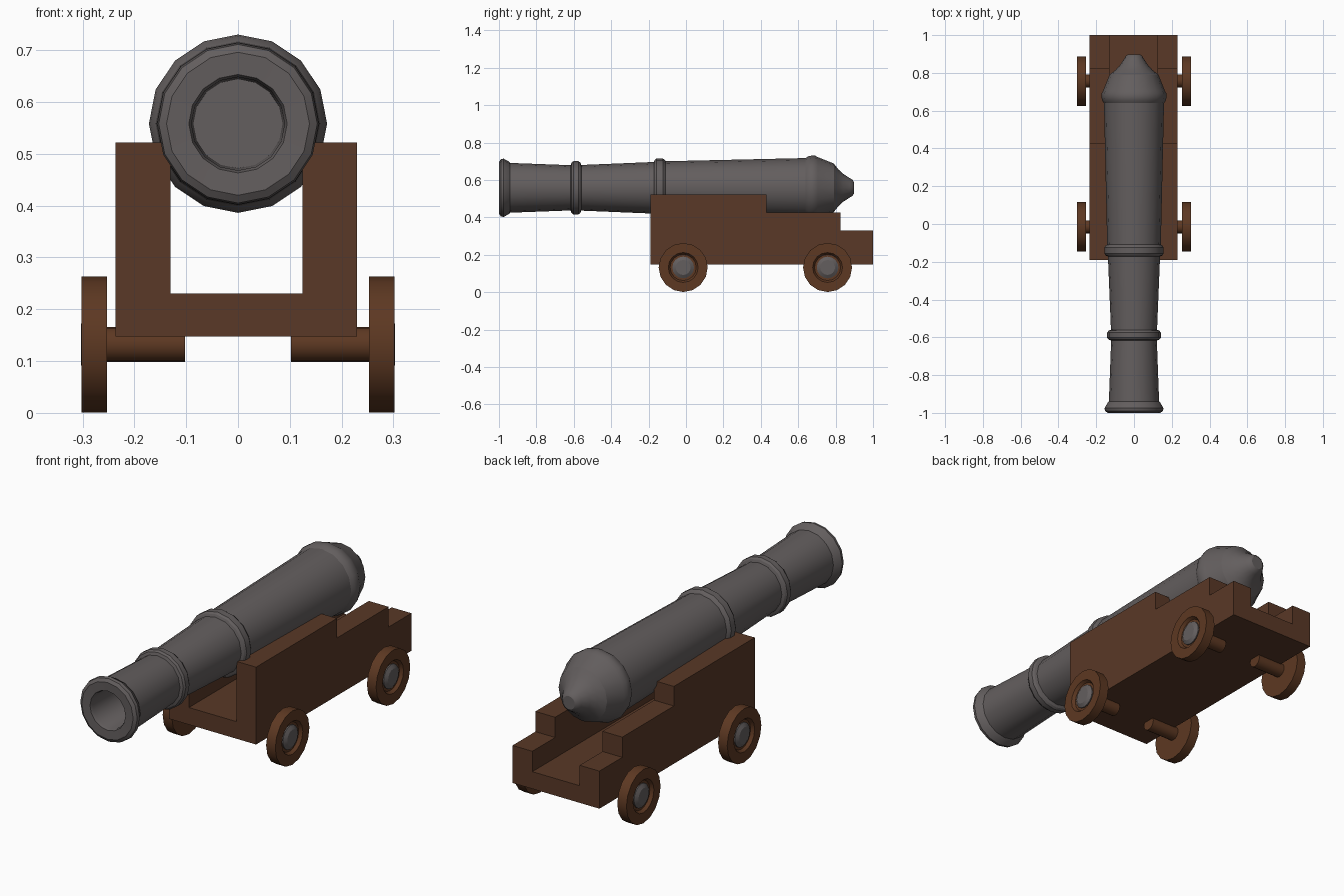
import bpy, bmesh, math
from mathutils import Matrix

if "Cube" in bpy.data.objects:
    bpy.data.objects.remove(bpy.data.objects["Cube"])


def material(name, rgb):
    m = bpy.data.materials.new(name)
    m.diffuse_color = (*rgb, 1)
    m.use_nodes = True
    m.node_tree.nodes["Principled BSDF"].inputs["Base Color"].default_value = m.diffuse_color
    return m


IRON = material("iron grey", (0.125, 0.112, 0.112))
WOOD = material("carriage wood", (0.100, 0.040, 0.020))
WHEEL = material("wheel wood", (0.110, 0.040, 0.016))


def finish(bm, name, mat, smooth=None):
    bmesh.ops.recalc_face_normals(bm, faces=bm.faces)
    me = bpy.data.meshes.new(name)
    bm.to_mesh(me)
    bm.free()
    me.materials.append(mat)
    ob = bpy.data.objects.new(name, me)
    bpy.context.collection.objects.link(ob)
    if smooth:
        bpy.ops.object.select_all(action='DESELECT')
        ob.select_set(True)
        bpy.context.view_layer.objects.active = ob
        bpy.ops.object.shade_smooth_by_angle(angle=math.radians(smooth))
    return ob


def lathe(name, profile, matrix, mat, sides=16, smooth=30):
    """Revolve (position, radius) points about local z; ends are capped."""
    bm = bmesh.new()
    rings = [[bm.verts.new((r * math.cos(2 * math.pi * i / sides),
                            r * math.sin(2 * math.pi * i / sides), h))
              for i in range(sides)] for h, r in profile]
    for a, b in zip(rings, rings[1:]):
        for i in range(sides):
            j = (i + 1) % sides
            bm.faces.new((a[i], a[j], b[j], b[i]))
    bm.faces.new(rings[0])
    bm.faces.new(rings[-1])
    bmesh.ops.transform(bm, matrix=matrix, verts=bm.verts)
    return finish(bm, name, mat, smooth)


def slab(name, outline, x0, x1):
    """Extrude a (y, z) side outline from x0 to x1."""
    bm = bmesh.new()
    face = bm.faces.new([bm.verts.new((x0, y, z)) for y, z in outline])
    ext = bmesh.ops.extrude_face_region(bm, geom=[face])
    bmesh.ops.translate(bm, vec=(x1 - x0, 0, 0),
                        verts=[v for v in ext["geom"] if isinstance(v, bmesh.types.BMVert)])
    return finish(bm, name, WOOD)


# Barrel: bore, muzzle lip, two reinforcing rings, breech ring and knob
barrel = [(-0.50, 0.086), (-0.985, 0.090), (-0.998, 0.095),
          (-1.0, 0.138), (-0.99, 0.153), (-0.975, 0.156), (-0.945, 0.139), (-0.94, 0.133),
          (-0.617, 0.121), (-0.612, 0.135), (-0.602, 0.142), (-0.575, 0.142),
          (-0.565, 0.135), (-0.56, 0.122),
          (-0.172, 0.138), (-0.167, 0.150), (-0.157, 0.157), (-0.124, 0.157),
          (-0.114, 0.150), (-0.109, 0.142),
          (0.64, 0.159), (0.655, 0.169), (0.67, 0.172), (0.69, 0.172), (0.705, 0.164),
          (0.79, 0.130), (0.815, 0.098), (0.84, 0.075), (0.875, 0.052), (0.89, 0.043), (0.897, 0.032)]
lathe("barrel", barrel, Matrix.Translation((0, 0, 0.558)) @ Matrix.Rotation(-math.pi / 2, 4, 'X'), IRON)

# Carriage: stepped cheeks either side of a floor
cheek = [(-0.19, 0.147), (1.0, 0.147), (1.0, 0.329), (0.825, 0.329), (0.825, 0.427),
         (0.43, 0.427), (0.43, 0.522), (-0.19, 0.522)]
slab("left_cheek", cheek, -0.236, -0.130)
slab("right_cheek", cheek, 0.124, 0.230)
slab("carriage_floor", [(-0.19, 0.147), (1.0, 0.147), (1.0, 0.23), (-0.19, 0.23)], -0.130, 0.124)

# Wheels with recessed faces, iron hubs and stub axles
wheel = [(0.253, 0.120), (0.253, 0.131), (0.302, 0.131), (0.302, 0.080), (0.287, 0.070)]
hub = [(0.270, 0.058), (0.292, 0.058), (0.303, 0.040)]
axle = [(0.102, 0.034), (0.260, 0.034)]
for side, sign in (("right", 1), ("left", -1)):
    for end, y in (("front", -0.015), ("rear", 0.757)):
        m = Matrix.Translation((0, y, 0.132)) @ Matrix.Rotation(sign * math.pi / 2, 4, 'Y')
        lathe(f"{end}_{side}_wheel", wheel, m, WHEEL)
        lathe(f"{end}_{side}_hub", hub, m, IRON)
        lathe(f"{end}_{side}_axle", axle, m, WHEEL)
